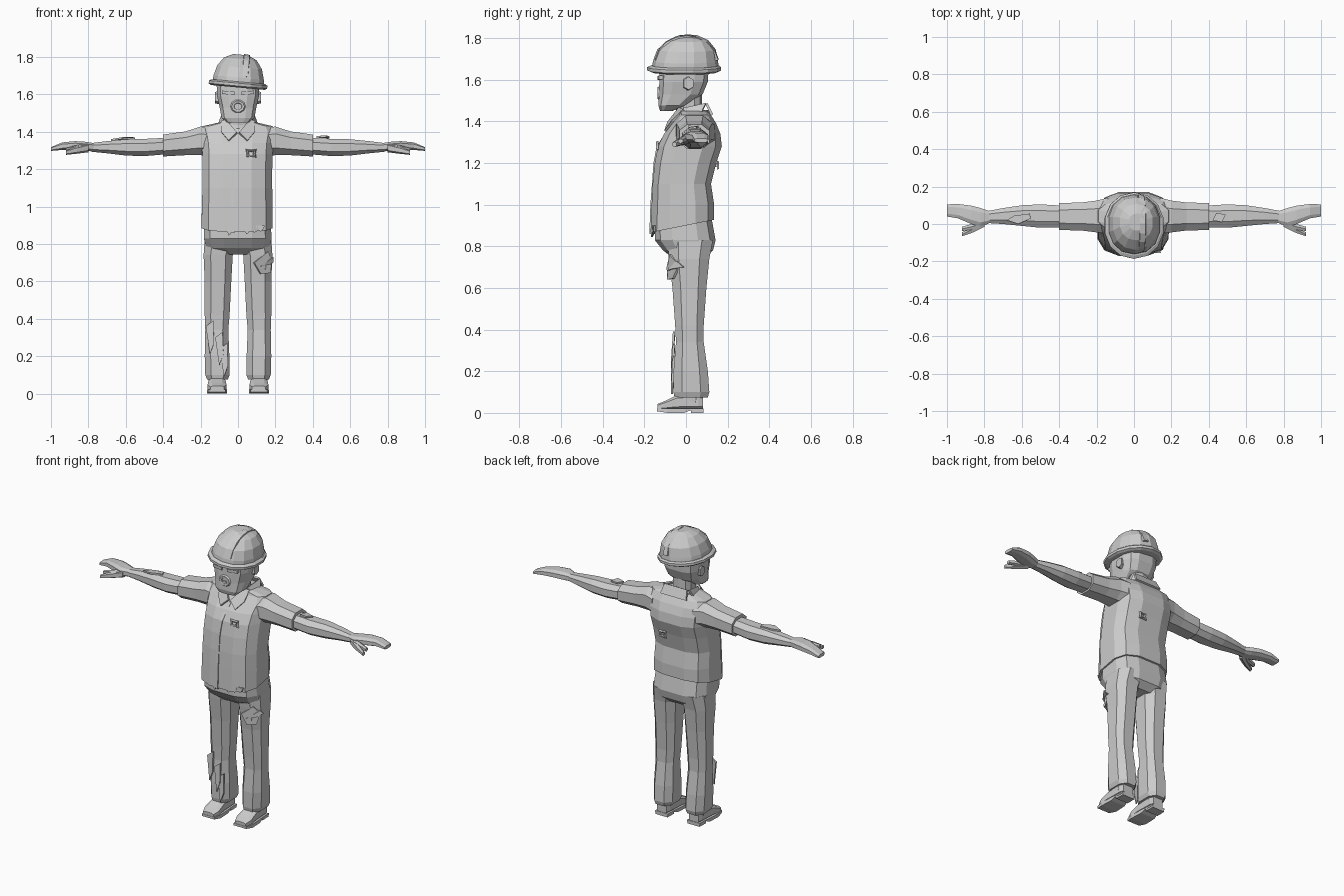
import bpy, bmesh, math
from mathutils import Vector, Matrix

cloth = bpy.data.materials.new("plain_grey")
cloth.diffuse_color = (0.6, 0.6, 0.6, 1)


def finish(name, bm):
    bmesh.ops.recalc_face_normals(bm, faces=bm.faces)
    me = bpy.data.meshes.new(name)
    bm.to_mesh(me)
    bm.free()
    me.materials.append(cloth)
    ob = bpy.data.objects.new(name, me)
    bpy.context.collection.objects.link(ob)
    return ob


def loft(name, axis, rings, n=12, p=0.75, side=1, tilt=0.0):
    """Skin rounded-box rings (t, a0, a1, b0, b1) along an axis; the first ring may slope."""
    bm = bmesh.new()
    loops = []
    k = math.cos(math.pi / n) ** p
    for i, (t, a0, a1, b0, b1) in enumerate(rings):
        loop = []
        for j in range(n):
            ang = (j + 0.5) * 2 * math.pi / n
            c, s = math.cos(ang), math.sin(ang)
            a = (a0 + a1) / 2 + (a1 - a0) / 2 * math.copysign(abs(c) ** p, c) / k
            b = (b0 + b1) / 2 + (b1 - b0) / 2 * math.copysign(abs(s) ** p, s) / k
            h = t + (tilt * b if i == 0 else 0)
            co = {"x": (h, a, b), "y": (a, h, b), "z": (a, b, h)}[axis]
            loop.append(bm.verts.new((co[0] * side, co[1], co[2])))
        loops.append(loop)
    for l0, l1 in zip(loops, loops[1:]):
        for j in range(n):
            bm.faces.new((l0[j], l0[(j + 1) % n], l1[(j + 1) % n], l1[j]))
    bm.faces.new(loops[0][::-1])
    bm.faces.new(loops[-1])
    return finish(name, bm)


def flap(name, pts, thick=0.01, side=1):
    """Thin piece of cloth with the given outline."""
    bm = bmesh.new()
    bm.faces.new([bm.verts.new((x * side, y, z)) for x, y, z in pts])
    ob = finish(name, bm)
    m = ob.modifiers.new("thickness", "SOLIDIFY")
    m.thickness, m.offset = thick, 0
    return ob


def ragged_ring(name, centre, rx, rz, depth, n=8, jag=0.25, facing=-1):
    """Raised rim around an opening in a surface that faces along y."""
    bm = bmesh.new()
    rows = []
    for f, d in ((1.25, 0.0), (1.0, depth), (0.65, depth * 0.8), (0.5, -0.006)):
        row = []
        for j in range(n):
            a = 2 * math.pi * j / n
            q = f * (1 + (jag if j % 2 else -jag))
            row.append(bm.verts.new((centre[0] + rx * q * math.cos(a),
                                     centre[1] + facing * d,
                                     centre[2] + rz * q * math.sin(a))))
        rows.append(row)
    for r0, r1 in zip(rows, rows[1:]):
        for j in range(n):
            bm.faces.new((r0[j], r0[(j + 1) % n], r1[(j + 1) % n], r1[j]))
    bm.faces.new(rows[-1])
    return finish(name, bm)


# Shirt body with sloping hem
loft("shirt", "z", [
    (0.90, -0.195, 0.185, -0.17, 0.135), (1.00, -0.193, 0.185, -0.165, 0.135),
    (1.10, -0.19, 0.183, -0.16, 0.12), (1.20, -0.19, 0.183, -0.15, 0.145),
    (1.28, -0.19, 0.185, -0.135, 0.172), (1.34, -0.195, 0.19, -0.105, 0.165),
    (1.39, -0.205, 0.20, -0.065, 0.145), (1.43, -0.19, 0.185, -0.035, 0.12),
    (1.45, -0.10, 0.10, -0.04, 0.10)], p=0.68, tilt=0.2)
# Front opening strip
loft("button_strip", "z", [
    (0.86, -0.038, -0.02, -0.176, -0.14), (1.00, -0.038, -0.02, -0.171, -0.14),
    (1.20, -0.035, -0.018, -0.156, -0.12), (1.28, -0.03, -0.012, -0.141, -0.1),
    (1.38, -0.012, 0.006, -0.078, -0.03)], n=4)
# Torn hem strips
for i, x in enumerate((-0.05, 0.045, 0.085, 0.12)):
    w, d = 0.02 + 0.004 * (i % 2), 0.845 + 0.007 * i
    flap("hem_tatter", [(x - w, -0.163 + i * 0.004, 0.90), (x + w, -0.163 + i * 0.004, 0.90),
                        (x + w * 0.5, -0.163 + i * 0.004, d + 0.008),
                        (x, -0.163 + i * 0.004, d)])
# Holes in chest and back
ragged_ring("chest_hole", (0.07, -0.132, 1.285), 0.026, 0.02, 0.012)
ragged_ring("back_hole", (0.06, 0.148, 1.19), 0.024, 0.02, 0.01, facing=1)

# Neck, collar
loft("neck", "z", [(1.38, -0.07, 0.07, -0.04, 0.09), (1.46, -0.062, 0.062, -0.045, 0.075),
                   (1.54, -0.065, 0.065, -0.045, 0.075)], n=10)
loft("collar_band", "z", [(1.42, -0.105, 0.105, -0.045, 0.115),
                          (1.455, -0.085, 0.085, -0.04, 0.108)], n=10)
for s in (-1, 1):
    flap("collar_front", [(0.005, -0.085, 1.395), (0.05, -0.10, 1.352), (0.09, -0.065, 1.40),
                          (0.09, -0.01, 1.455), (0.065, -0.03, 1.465)], 0.012, s)
    flap("collar_side", [(0.09, -0.02, 1.43), (0.105, 0.07, 1.43), (0.085, 0.095, 1.485),
                         (0.07, -0.01, 1.462)], 0.012, s)
flap("collar_back", [(-0.09, 0.125, 1.43), (0.09, 0.125, 1.43), (0.078, 0.098, 1.485),
                     (-0.078, 0.098, 1.485)], 0.012)

# Head with flat face
loft("head", "z", [
    (1.45, -0.06, 0.06, -0.125, -0.065), (1.475, -0.088, 0.088, -0.132, 0.0),
    (1.53, -0.098, 0.098, -0.13, 0.08), (1.59, -0.112, 0.112, -0.128, 0.105),
    (1.68, -0.115, 0.115, -0.125, 0.11)], n=12, p=0.62)
ragged_ring("mouth", (0, -0.128, 1.535), 0.034, 0.03, 0.008, n=10, jag=0.0)
flap("tongue", [(-0.014, -0.131, 1.518), (0.014, -0.131, 1.518), (0.01, -0.131, 1.534),
                (-0.01, -0.131, 1.534)], 0.008)
for s in (-1, 1):
    loft("ear", "x", [(0.095, -0.015, 0.03, 1.55, 1.615),
                      (0.122, -0.01, 0.035, 1.555, 1.61)], n=6, side=s)
    loft("brow", "x", [(0.02, -0.138, -0.115, 1.598, 1.615),
                       (0.085, -0.13, -0.10, 1.602, 1.62)], n=4, side=s)

# Hard hat: brim, band, dome and ridge, tilted sideways together
hat = [
    loft("helmet_brim", "z", [
        (1.637, -0.145, 0.145, -0.165, 0.15), (1.645, -0.157, 0.157, -0.182, 0.165),
        (1.66, -0.157, 0.157, -0.182, 0.165), (1.668, -0.145, 0.145, -0.165, 0.155)],
        n=14, p=0.95),
    loft("helmet_dome", "z", [
        (1.655, -0.138, 0.138, -0.16, 0.155), (1.69, -0.135, 0.135, -0.155, 0.15),
        (1.745, -0.12, 0.12, -0.135, 0.14), (1.79, -0.088, 0.088, -0.085, 0.105),
        (1.813, -0.04, 0.04, -0.035, 0.055)], n=14, p=0.9)]
bm = bmesh.new()
rows = []
for i in range(9):
    a = math.pi * (0.06 + 0.88 * i / 8)
    row = []
    for x, r in ((0.012, 0.9), (0.018, 1.035), (0.048, 1.02), (0.054, 0.88)):
        row.append(bm.verts.new((x, 0.003 - 0.152 * r * math.cos(a),
                                 1.665 + 0.148 * r * math.sin(a) ** 0.9)))
    rows.append(row)
for r0, r1 in zip(rows, rows[1:]):
    for j in range(4):
        bm.faces.new((r0[j], r0[(j + 1) % 4], r1[(j + 1) % 4], r1[j]))
bm.faces.new(rows[0])
bm.faces.new(rows[-1])
hat.append(finish("helmet_ridge", bm))
pivot = Vector((0, 0, 1.65))
lean = (Matrix.Translation(pivot) @ Matrix.Rotation(0.09, 4, "Y") @ Matrix.Translation(-pivot))
for ob in hat:
    ob.data.transform(lean)

# Trouser seat
loft("trouser_seat", "z", [
    (0.745, -0.10, 0.10, -0.065, 0.09), (0.78, -0.17, 0.17, -0.11, 0.13),
    (0.83, -0.183, 0.18, -0.15, 0.142), (0.95, -0.178, 0.172, -0.15, 0.12)], p=0.65)

for s in (-1, 1):
    # Sleeve and bare arm
    loft("sleeve", "x", [
        (0.14, -0.05, 0.14, 1.27, 1.42), (0.20, -0.045, 0.125, 1.275, 1.428),
        (0.28, -0.035, 0.115, 1.275, 1.402), (0.40, -0.032, 0.112, 1.268, 1.385)],
        n=8, p=0.8, side=s)
    loft("forearm", "x", [
        (0.38, -0.018, 0.098, 1.28, 1.368), (0.50, -0.02, 0.105, 1.27, 1.362),
        (0.60, -0.01, 0.10, 1.273, 1.36), (0.70, 0.0, 0.085, 1.285, 1.35),
        (0.78, 0.005, 0.07, 1.293, 1.34)], n=8, p=0.85, side=s)
    # Hand with joined fingers, short finger and thumb
    loft("palm", "x", [
        (0.76, 0.01, 0.065, 1.295, 1.338), (0.82, -0.015, 0.085, 1.297, 1.347),
        (0.87, 0.0, 0.098, 1.302, 1.35), (0.94, 0.03, 0.107, 1.303, 1.343),
        (1.0, 0.04, 0.105, 1.298, 1.318)], n=8, p=0.7, side=s)
    loft("thumb", "x", [
        (0.80, -0.015, 0.03, 1.293, 1.335), (0.86, -0.045, -0.01, 1.285, 1.32),
        (0.92, -0.066, -0.045, 1.278, 1.30)], n=6, side=s)
    loft("short_finger", "x", [
        (0.82, -0.02, 0.02, 1.298, 1.335), (0.87, -0.03, 0.0, 1.297, 1.325),
        (0.92, -0.038, -0.015, 1.295, 1.315)], n=6, side=s)
    # Trouser leg
    loft("trouser_leg", "z", [
        (0.075, 0.055, 0.165, -0.055, 0.105), (0.10, 0.045, 0.175, -0.06, 0.112),
        (0.20, 0.046, 0.178, -0.06, 0.105), (0.34, 0.052, 0.175, -0.048, 0.085),
        (0.42, 0.045, 0.178, -0.052, 0.085), (0.60, 0.036, 0.178, -0.065, 0.098),
        (0.74, 0.028, 0.184, -0.082, 0.112), (0.83, 0.0, 0.178, -0.09, 0.13)],
        n=8, p=0.75, side=s)
    # Shoe: sole, heel, upper, ankle
    loft("shoe_sole", "y", [(-0.14, 0.068, 0.155, 0.008, 0.022), (-0.09, 0.058, 0.166, 0, 0.022),
                            (-0.01, 0.062, 0.162, 0, 0.022), (0.02, 0.066, 0.158, 0.012, 0.022),
                            (0.085, 0.068, 0.156, 0.012, 0.022)], n=4, side=s)
    loft("shoe_heel", "y", [(0.025, 0.068, 0.156, 0, 0.022),
                            (0.085, 0.07, 0.154, 0, 0.022)], n=4, side=s)
    loft("shoe_upper", "y", [(-0.138, 0.075, 0.148, 0.015, 0.042), (-0.10, 0.062, 0.162, 0.015, 0.058),
                             (-0.045, 0.066, 0.158, 0.015, 0.085), (0.06, 0.07, 0.154, 0.015, 0.09),
                             (0.082, 0.078, 0.146, 0.015, 0.085)], n=8, p=0.6, side=s)
    loft("ankle", "z", [(0.05, 0.07, 0.155, -0.045, 0.075),
                        (0.12, 0.065, 0.16, -0.045, 0.085)], n=8, side=s)

# Torn cloth on thigh and shin, and torn skin on the arms
flap("thigh_tear", [(0.085, -0.088, 0.70), (0.16, -0.075, 0.76), (0.178, -0.03, 0.71),
                    (0.172, -0.06, 0.645), (0.12, -0.085, 0.64)], 0.012)
flap("thigh_tear_edge", [(0.12, -0.09, 0.68), (0.185, -0.045, 0.73), (0.185, -0.01, 0.70),
                         (0.17, -0.07, 0.69)])
for x, z in ((-0.15, 0.36), (-0.10, 0.30), (-0.075, 0.24)):
    flap("shin_tatter", [(x - 0.022, -0.058, z), (x + 0.018, -0.058, z + 0.03),
                         (x + 0.022, -0.066, z - 0.09), (x, -0.068, z - 0.15)])
flap("arm_tear_right", [(-0.68, 0.02, 1.356), (-0.62, 0.0, 1.366), (-0.55, 0.03, 1.364),
                        (-0.56, 0.055, 1.366), (-0.64, 0.045, 1.362)])
flap("arm_tear_left", [(0.42, 0.02, 1.372), (0.47, 0.01, 1.376), (0.49, 0.05, 1.37),
                       (0.44, 0.06, 1.374)])
